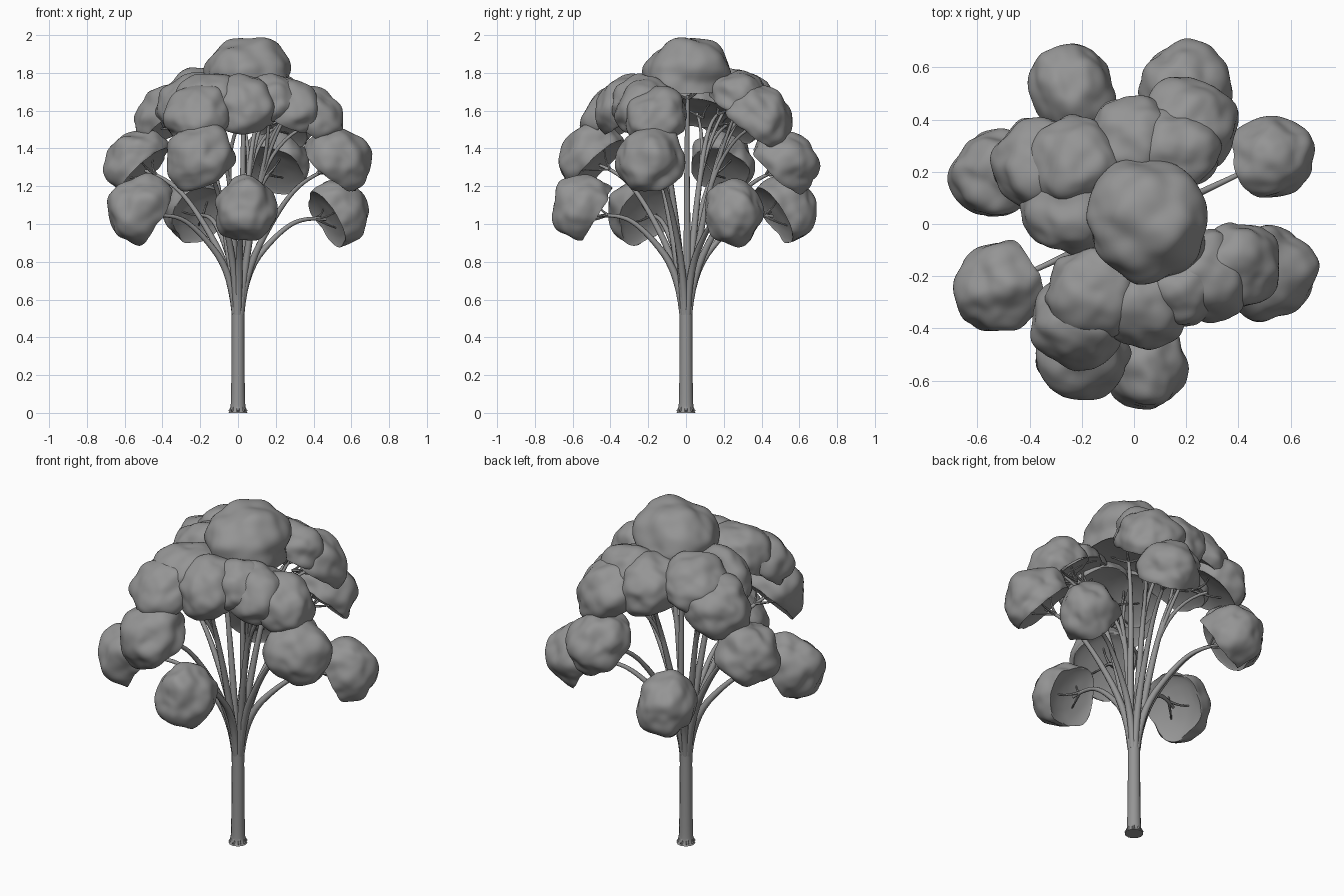
import bpy
import bmesh
import math
import random
from mathutils import Vector, noise

random.seed(4)
cube = bpy.data.objects.get("Cube")
if cube:
    bpy.data.objects.remove(cube, do_unlink=True)


def make_material(name, colour):
    mat = bpy.data.materials.new(name)
    mat.use_nodes = True
    mat.diffuse_color = colour
    mat.node_tree.nodes["Principled BSDF"].inputs["Base Color"].default_value = colour
    return mat


grey = make_material("plain grey", (0.3, 0.3, 0.3, 1))


def finish(obj, name, angle=50):
    obj.name = name
    obj.data.materials.clear()
    obj.data.materials.append(grey)
    bpy.ops.object.select_all(action="DESELECT")
    obj.select_set(True)
    bpy.context.view_layer.objects.active = obj
    bpy.ops.object.shade_smooth_by_angle(angle=math.radians(angle))


def tubes(name, paths, sides=2):
    """Tapered round limbs, each path a list of (point, radius)."""
    curve = bpy.data.curves.new(name, "CURVE")
    curve.dimensions = "3D"
    curve.bevel_depth = 1
    curve.bevel_resolution = sides
    curve.resolution_u = 5
    curve.use_fill_caps = True
    for path in paths:
        spline = curve.splines.new("NURBS")
        spline.points.add(len(path) - 1)
        spline.order_u = 3
        spline.use_endpoint_u = True
        for p, (co, radius) in zip(spline.points, path):
            p.co = (*co, 1)
            p.radius = radius
    obj = bpy.data.objects.new(name, curve)
    bpy.context.collection.objects.link(obj)
    bpy.ops.object.select_all(action="DESELECT")
    obj.select_set(True)
    bpy.context.view_layer.objects.active = obj
    bpy.ops.object.convert(target="MESH")
    finish(bpy.context.object, name)


def outward(centre, elevation):
    flat = Vector((centre.x, centre.y, 0)).normalized()
    e = math.radians(elevation)
    return flat * math.cos(e) + Vector((0, 0, math.sin(e)))


def leaf_clump(name, centre, radius, depth, elevation):
    """Lumpy dome with a curled rim and shallow underside, facing out from the trunk."""
    bm = bmesh.new()
    bmesh.ops.create_icosphere(bm, subdivisions=5, radius=1)
    turn = outward(centre, elevation).to_track_quat("Z", "Y")
    stretch = 1 + 0.16 * math.cos(math.radians(elevation)) ** 2
    seed = centre * 9
    for v in bm.verts:
        p = v.co.copy()
        lump = 1 + 0.16 * noise.noise(p * 1.5 + seed) + 0.04 * noise.noise(p * 3 + seed)
        under = max(0, -0.35 - p.z)
        height = max(p.z, -0.35) + under * 0.3
        z = (height * lump * 0.8 - 0.3) * depth
        v.co = centre + turn @ Vector((p.x * radius * lump, p.y * radius * lump * stretch, z))
    mesh = bpy.data.meshes.new(name)
    bm.to_mesh(mesh)
    bm.free()
    obj = bpy.data.objects.new(name, mesh)
    bpy.context.collection.objects.link(obj)
    finish(obj, name)


# Leaf clumps, grouped by the limb that carries them: x, y, z, radius, depth, elevation
groups = {
    "lower_left_leaves": [(0.57, 0.27, 1.09, 0.155, 0.22, 30)],
    "lower_right_leaves": [(-0.56, -0.26, 1.11, 0.165, 0.23, 30)],
    "lower_back_leaves": [(-0.26, 0.57, 1.11, 0.16, 0.23, 30)],
    "lower_front_leaves": [(0.04, -0.59, 1.11, 0.158, 0.23, 30)],
    "middle_left_leaves": [(0.56, -0.2, 1.38, 0.18, 0.21, 47)],
    "middle_right_leaves": [(-0.57, 0.2, 1.37, 0.17, 0.2, 47)],
    "middle_back_leaves": [(0.21, 0.56, 1.37, 0.175, 0.2, 47)],
    "middle_front_leaves": [(-0.22, -0.54, 1.4, 0.18, 0.21, 45)],
    "upper_right_leaves": [
        (-0.39, 0.25, 1.62, 0.18, 0.2, 55),
        (-0.27, 0.07, 1.69, 0.18, 0.19, 65),
        (-0.24, 0.25, 1.72, 0.18, 0.18, 65),
    ],
    "upper_back_leaves": [
        (0.0, 0.35, 1.68, 0.17, 0.19, 62),
        (0.24, 0.42, 1.61, 0.18, 0.2, 52),
        (0.18, 0.31, 1.71, 0.17, 0.18, 65),
    ],
    "upper_front_leaves": [
        (-0.17, -0.29, 1.7, 0.18, 0.19, 62),
        (-0.23, -0.41, 1.62, 0.175, 0.19, 50),
        (0.04, -0.33, 1.67, 0.18, 0.2, 58),
    ],
    "upper_left_leaves": [
        (0.43, -0.17, 1.61, 0.165, 0.19, 52),
        (0.3, -0.22, 1.66, 0.175, 0.18, 58),
        (0.19, -0.26, 1.69, 0.15, 0.17, 62),
    ],
    "crown_leaves": [(0.05, 0.01, 1.85, 0.24, 0.28, 90)],
}

limbs, twigs = [], []
for group, clumps in groups.items():
    # Limb arching from the trunk to the underside of its leaves
    tips = [Vector(c[:3]) - outward(Vector(c[:3]), c[5]) * c[4] * 0.6 for c in clumps]
    tip = sum(tips, Vector()) / len(tips)
    flat = Vector((tip.x, tip.y, 0))
    arch = 0.12 if group.startswith("lower") else 0.05
    start = flat.normalized() * 0.015
    fork = start * 2.4 + Vector((0, 0, 0.74))
    knee = flat * 0.45 + Vector((0, 0, 0.68 + (tip.z - 0.68) * 0.62 + arch * 0.5))
    bend = flat * 0.75 + Vector((0, 0, tip.z - 0.08 + arch * 0.8))
    limbs.append([(start + Vector((0, 0, 0.52)), 0.02), (fork, 0.021),
                  (knee, 0.014), (bend, 0.011), (tip, 0.008)])
    for i, (x, y, z, radius, depth, elevation) in enumerate(clumps):
        centre = Vector((x, y, z))
        leaf_clump(f"{group}_{i + 1}", centre, radius, depth, elevation)
        away = outward(centre, elevation)
        if len(clumps) > 1:
            limbs.append([(knee * 0.8 + fork * 0.2, 0.012), (knee * 0.3 + bend * 0.7, 0.01), (tips[i], 0.008)])
        # Twigs fanning out under the leaves
        side = away.orthogonal().normalized()
        for k in range(3):
            a = k * math.tau / 3
            spread = (side * math.cos(a) + away.cross(side) * math.sin(a)) * radius * 0.5
            end = centre - away * depth * 0.45 + spread * random.uniform(0.8, 1.1)
            root = bend * 0.5 + tips[i] * 0.5
            twigs.append([(root, 0.008), ((tips[i] + end) / 2 - away * 0.02, 0.006), (end, 0.004)])

tubes("branches", limbs)
tubes("twigs", twigs, 1)

# Trunk with a flared, ragged foot
heights = [(0, 0.05), (0.012, 0.042), (0.05, 0.037), (0.3, 0.034), (0.5, 0.033), (0.62, 0.035), (0.7, 0.03)]
tubes("trunk", [[(Vector((0, 0, z)), r) for z, r in heights]], 4)
for k in range(8):
    a = k * math.tau / 8
    d = Vector((math.cos(a), math.sin(a), 0))
    tubes(f"root_{k + 1}", [[(d * 0.03 + Vector((0, 0, 0.035)), 0.008),
                             (d * 0.037 + Vector((0, 0, 0.018)), 0.009),
                             (d * 0.045 + Vector((0, 0, 0.008)), 0.008)]], 1)
